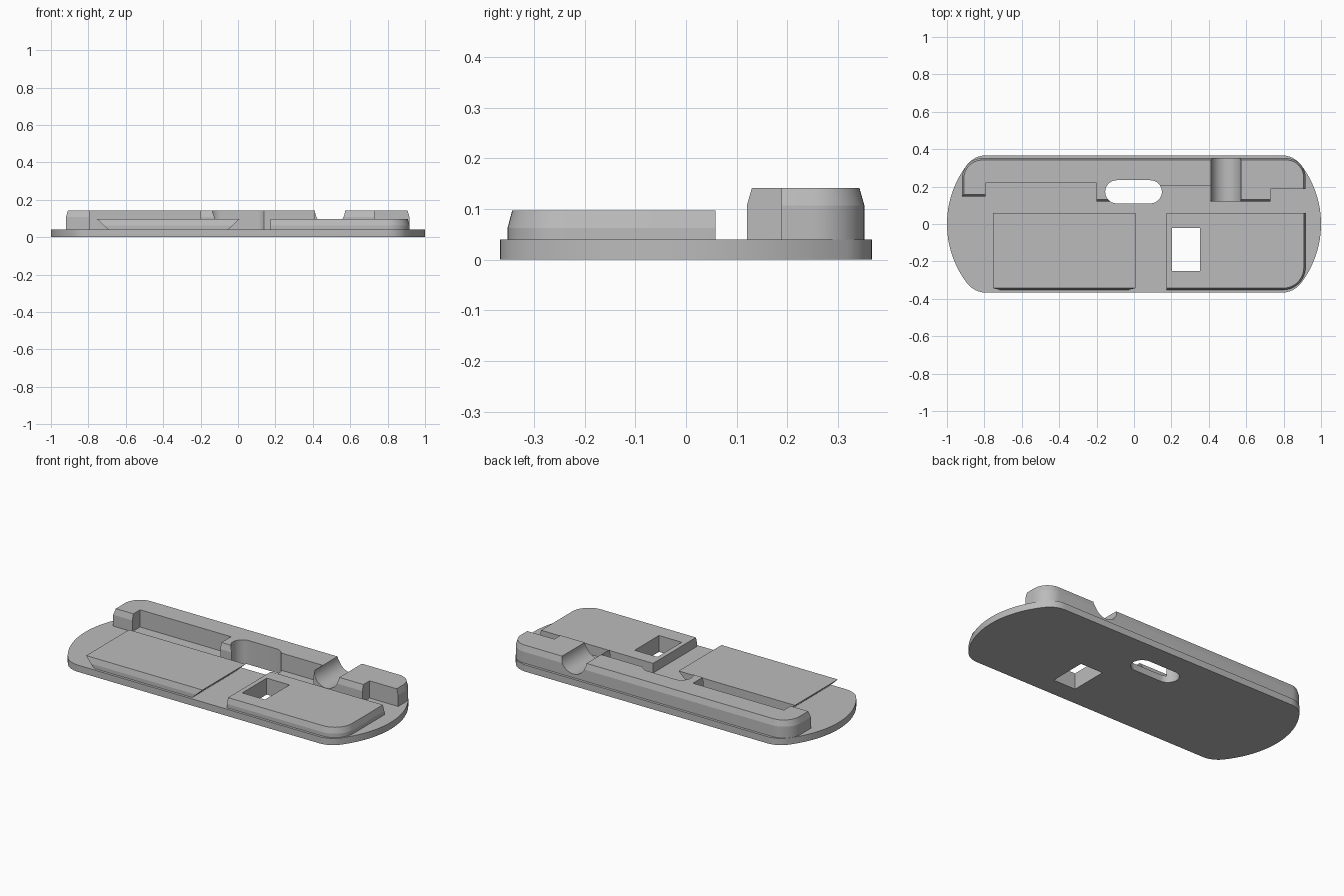
import bpy, bmesh
from math import radians, sin, cos

if "Cube" in bpy.data.objects:
    bpy.data.objects.remove(bpy.data.objects["Cube"])

grey = bpy.data.materials.new("plain grey")
grey.use_nodes = True
grey.diffuse_color = (0.5, 0.5, 0.5, 1)
grey.node_tree.nodes["Principled BSDF"].inputs["Base Color"].default_value = (0.5, 0.5, 0.5, 1)


def arc(cx, cy, r, start, end, n=12):
    angles = [radians(start + (end - start) * i / n) for i in range(n + 1)]
    return [(cx + r * cos(a), cy + r * sin(a)) for a in angles]


def loft(name, layers):
    """Solid through outlines stacked by height: (z, outline) pairs."""
    bm = bmesh.new()
    rings = [[bm.verts.new((x, y, z)) for x, y in outline] for z, outline in layers]
    for low, high in zip(rings, rings[1:]):
        for i in range(len(low)):
            j = (i + 1) % len(low)
            bm.faces.new((low[i], low[j], high[j], high[i]))
    bm.faces.new(rings[0][::-1])
    bm.faces.new(rings[-1])
    bmesh.ops.recalc_face_normals(bm, faces=bm.faces)
    mesh = bpy.data.meshes.new(name)
    bm.to_mesh(mesh)
    bm.free()
    mesh.materials.append(grey)
    obj = bpy.data.objects.new(name, mesh)
    bpy.context.collection.objects.link(obj)
    return obj


def activate(obj):
    bpy.ops.object.select_all(action='DESELECT')
    obj.select_set(True)
    bpy.context.view_layer.objects.active = obj


def cut(obj, cutter):
    mod = obj.modifiers.new("cut", 'BOOLEAN')
    mod.operation = 'DIFFERENCE'
    mod.solver = 'EXACT'
    mod.object = cutter
    activate(obj)
    bpy.ops.object.modifier_apply(modifier=mod.name)


# Base plate: straight long sides, bulging ends, filleted corners
quarter = arc(0.48, 0, 0.52, 0, 37.4) + arc(0.79, 0.237, 0.13, 37.4, 90)[1:]
half = quarter + [(-x, y) for x, y in quarter[::-1]]
outline = half + [(x, -y) for x, y in half[-2:0:-1]]
base_plate = loft("base_plate", [(0, outline), (0.04, outline)])


# Rear wall: stepped front, chamfered outer edge
def wall_outline(d):
    return [(-0.92 + d, 0.147 + d), (-0.795, 0.147 + d), (-0.795, 0.22), (-0.2, 0.22),
            (-0.2, 0.12 + d), (0, 0.12 + d), (0, 0.205), (0.41, 0.205),
            (0.41, 0.12 + d), (0.73, 0.12 + d), (0.73, 0.188), (0.917 - d, 0.188),
            *arc(0.815, 0.25, 0.102 - d, 0, 90), *arc(-0.81, 0.242, 0.11 - d, 90, 180)]


rear_wall = loft("rear_wall", [(0.04, wall_outline(0)), (0.107, wall_outline(0)),
                               (0.142, wall_outline(0.01))])


# Left-hand pad of the front row: undercut ends, chamfered front
def wedge_outline(grow, d):
    left, right, front = -0.693 - grow, -0.053 + grow, -0.352 + d
    return [(left, front), (right, front), (right, 0.058), (left, 0.058)]


wedge_pad = loft("wedge_pad", [(0.04, wedge_outline(0, 0)), (0.063, wedge_outline(0.025, 0)),
                               (0.097, wedge_outline(0.061, 0.009))])


# Pad with one rounded corner
def pad_outline(d):
    return [(0.175, -0.352 + d), *arc(0.797, -0.232, 0.12 - d, -90, 0),
            (0.917 - d, 0.058), (0.175, 0.058)]


window_pad = loft("window_pad", [(0.04, pad_outline(0)), (0.063, pad_outline(0)),
                                 (0.097, pad_outline(0.009))])

# Cutters: rounded slot, rectangular window, cable groove
slot = arc(0.087, 0.172, 0.062, -90, 90, 20) + arc(-0.092, 0.172, 0.062, 90, 270, 20)
slot_cutter = loft("slot_cutter", [(-0.1, slot), (0.3, slot)])
window = [(0.203, -0.25), (0.352, -0.25), (0.352, -0.022), (0.203, -0.022)]
window_cutter = loft("window_cutter", [(-0.1, window), (0.3, window)])
bpy.ops.mesh.primitive_cylinder_add(vertices=64, radius=0.08, depth=0.5,
                                    location=(0.492, 0.25, 0.142),
                                    rotation=(radians(90), 0, 0))
groove_cutter = bpy.context.object
groove_cutter.name = "groove_cutter"
groove_cutter.data.materials.append(grey)

for part, cutter in ((base_plate, slot_cutter), (base_plate, window_cutter),
                     (window_pad, window_cutter), (rear_wall, slot_cutter),
                     (rear_wall, groove_cutter)):
    cut(part, cutter)
for cutter in (slot_cutter, window_cutter, groove_cutter):
    bpy.data.objects.remove(cutter)

# Smooth the curves, keep the chamfers crisp
for part in (base_plate, rear_wall, wedge_pad, window_pad):
    activate(part)
    bpy.ops.object.shade_smooth_by_angle(angle=radians(12))
